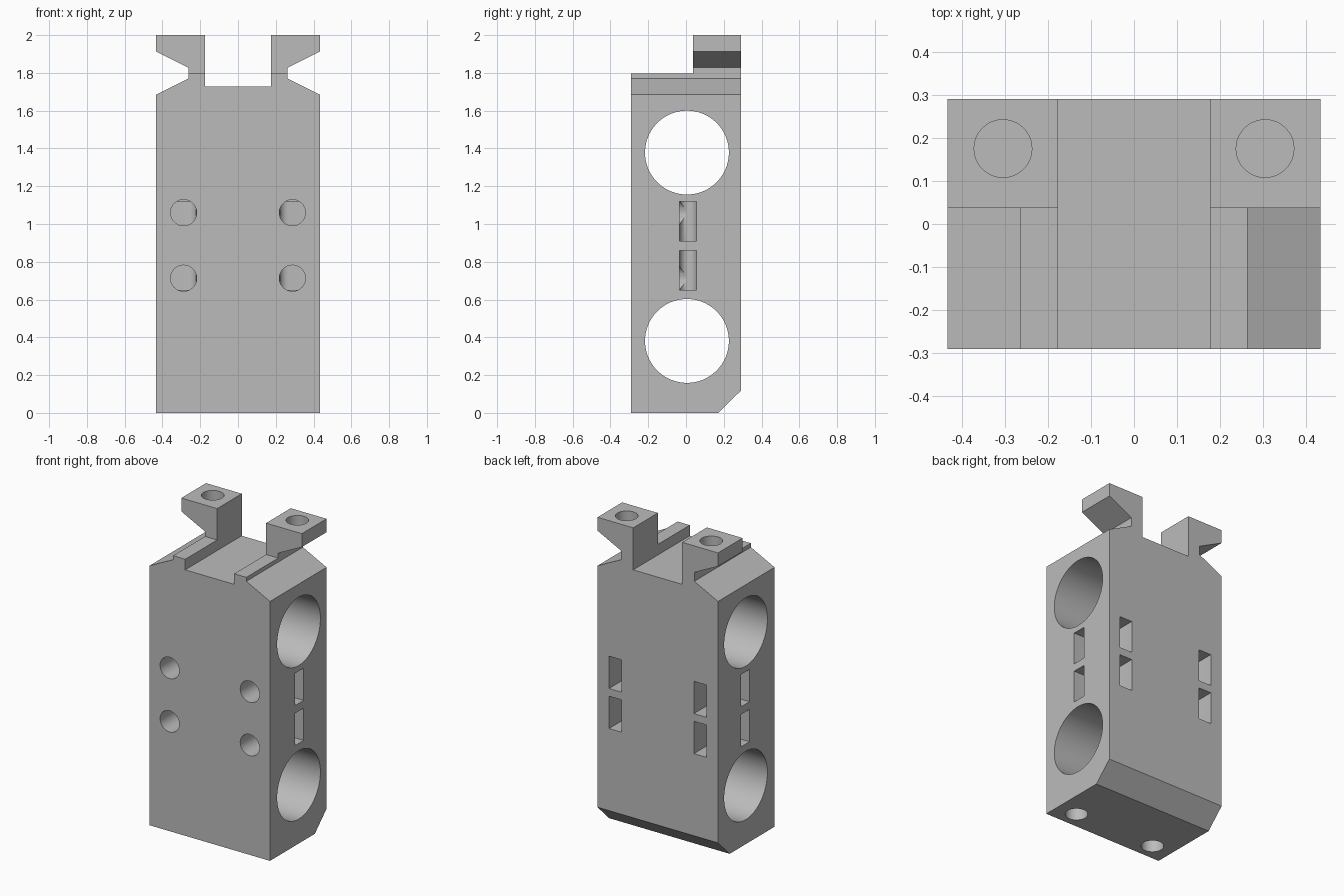
import bpy, bmesh, math
from mathutils import Matrix

if "Cube" in bpy.data.objects:
    bpy.data.objects.remove(bpy.data.objects["Cube"])

grey = bpy.data.materials.new("plain_grey")
grey.diffuse_color = (0.5, 0.5, 0.5, 1)
grey.use_nodes = True
grey.node_tree.nodes["Principled BSDF"].inputs["Base Color"].default_value = grey.diffuse_color


def prism(name, pts, lo, hi, to_world):
    """Extrude a closed 2D outline from lo to hi; to_world maps (u, v, depth) to x, y, z."""
    bm = bmesh.new()
    rings = [[bm.verts.new(to_world(u, v, d)) for u, v in pts] for d in (lo, hi)]
    bm.faces.new(rings[0])
    bm.faces.new(rings[1])
    n = len(pts)
    for i in range(n):
        j = (i + 1) % n
        bm.faces.new((rings[0][i], rings[0][j], rings[1][j], rings[1][i]))
    bmesh.ops.recalc_face_normals(bm, faces=bm.faces)
    me = bpy.data.meshes.new(name)
    bm.to_mesh(me)
    bm.free()
    ob = bpy.data.objects.new(name, me)
    bpy.context.collection.objects.link(ob)
    me.materials.append(grey)
    return ob


def along_x(u, v, d): return (d, u, v)
def along_y(u, v, d): return (u, d, v)
def along_z(u, v, d): return (u, v, d)


def circle(cu, cv, r, n):
    return [(cu + r * math.cos(2 * math.pi * i / n),
             cv + r * math.sin(2 * math.pi * i / n)) for i in range(n)]


def rect(u0, u1, v0, v1):
    return [(u0, v0), (u1, v0), (u1, v1), (u0, v1)]


def round_slot(u, end, outside, r=0.045, n=12):
    """Slot outline from outside the body, with a half-round inner end."""
    s = 1 if outside > end else -1
    arc = [(u + r * math.cos(math.pi * i / n),
            end + s * r - s * r * math.sin(math.pi * i / n)) for i in range(n + 1)]
    return [(u + r, outside)] + arc + [(u - r, outside)]


# Body with clamp jaws and centre channel
half = [(0.433, 0), (0.433, 1.685), (0.263, 1.77), (0.263, 1.828),
        (0.433, 1.913), (0.433, 2), (0.176, 2), (0.176, 1.727)]
body = prism("clamp_body", half + [(-x, z) for x, z in reversed(half)],
             -0.29, 0.29, along_y)

cutters = []


def cut(*args):
    cutters.append(prism("cutter", *args))


# Front relief of the jaws and rear bottom chamfer
cut(rect(-0.5, 0.037, 1.796, 2.2), -0.6, 0.6, along_x)
cut([(0.17, 0), (0.29, 0.117), (0.41, 0.234), (0.41, -0.234), (-0.07, -0.234)],
    -0.6, 0.6, along_x)

# Large cross bores
for z in (0.381, 1.378):
    cut(circle(0.005, z, 0.222, 96), -0.6, 0.6, along_x)

for s in (-1, 1):
    # Screw holes in the jaw tops and in the base
    cut(circle(s * 0.304, 0.175, 0.067, 48), 1.9, 2.1, along_z)
    cut(circle(s * 0.293, -0.18, 0.067, 48), -0.1, 0.1, along_z)
    # Front screw holes, reaching the side nut slots
    for z in (0.713, 1.06):
        cut(circle(s * 0.288, z, 0.069, 48), -0.4, 0.0, along_y)
    # Nut slots from the sides and from the rear
    for z0, z1 in ((0.65, 0.86), (0.91, 1.12)):
        cut([(x, y) for y, x in round_slot(0.011, s * 0.22, s * 0.6)], z0, z1, along_z)
        cut(round_slot(s * 0.305, 0.09, 0.4), z0, z1, along_z)

# Apply the cuts
bpy.context.view_layer.objects.active = body
for c in cutters:
    mod = body.modifiers.new("cut", 'BOOLEAN')
    mod.operation = 'DIFFERENCE'
    mod.solver = 'EXACT'
    mod.object = c
    bpy.ops.object.modifier_apply(modifier=mod.name)
    bpy.data.objects.remove(c)

body.select_set(True)
bpy.ops.object.shade_smooth_by_angle(angle=math.radians(30))
